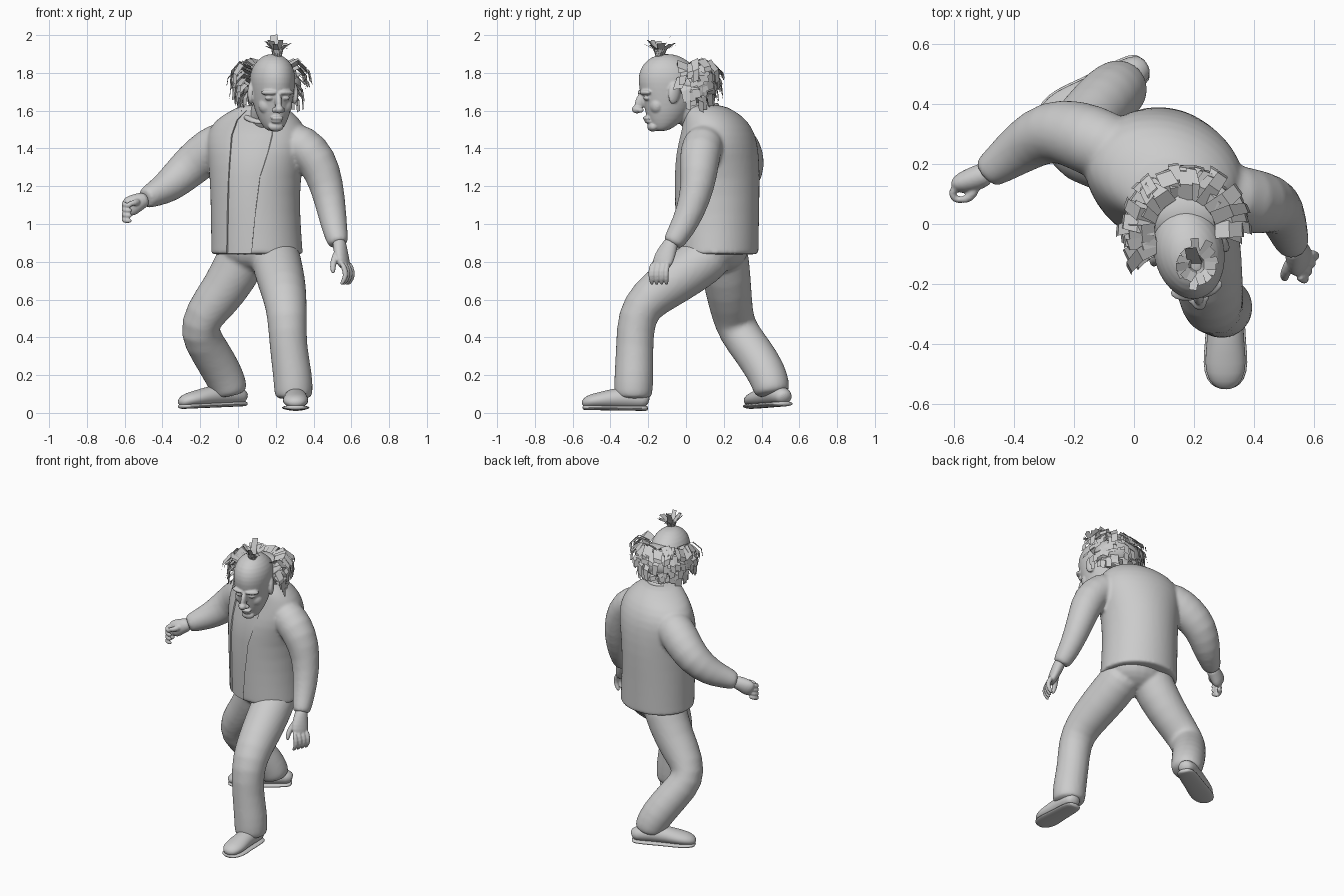
import bpy, bmesh, math, random
from mathutils import Vector, Matrix

random.seed(4)
if "Cube" in bpy.data.objects:
    bpy.data.objects.remove(bpy.data.objects["Cube"], do_unlink=True)

grey = bpy.data.materials.new("plain_grey")
grey.use_nodes = True
grey.diffuse_color = (0.6, 0.6, 0.6, 1)
grey.node_tree.nodes["Principled BSDF"].inputs["Base Color"].default_value = (0.6, 0.6, 0.6, 1)


def finish(name, bm, sub=0, smooth=True):
    bmesh.ops.recalc_face_normals(bm, faces=bm.faces)
    for f in bm.faces:
        f.smooth = smooth
    me = bpy.data.meshes.new(name)
    bm.to_mesh(me)
    bm.free()
    me.materials.append(grey)
    ob = bpy.data.objects.new(name, me)
    bpy.context.collection.objects.link(ob)
    if sub:
        mod = ob.modifiers.new("smooth", "SUBSURF")
        mod.levels = mod.render_levels = sub
    return ob


def skin(name, rings, sub=1):
    """Join closed rings of points into one capped surface."""
    bm = bmesh.new()
    vs = [[bm.verts.new(p) for p in r] for r in rings]
    n = len(rings[0])
    for a, b in zip(vs, vs[1:]):
        for i in range(n):
            j = (i + 1) % n
            bm.faces.new((a[i], a[j], b[j], b[i]))
    bm.faces.new(vs[0])
    bm.faces.new(vs[-1])
    return finish(name, bm, sub)


def tube(name, rows, ref=(0, 1, 0), n=16):
    """Rows are (x, y, z, radius) or (x, y, z, side radius, other radius)."""
    pts = [Vector(r[:3]) for r in rows]
    rings = []
    for i, r in enumerate(rows):
        t = (pts[min(i + 1, len(pts) - 1)] - pts[max(i - 1, 0)]).normalized()
        u = t.cross(Vector(ref)).normalized()
        v = u.cross(t)
        rings.append([pts[i] + u * r[3] * math.cos(a) + v * r[-1] * math.sin(a)
                      for a in (math.tau * k / n for k in range(n))])
    return skin(name, rings)


def blob(name, centre, radii, yaw=0, pitch=0):
    bm = bmesh.new()
    m = (Matrix.Translation(centre) @ Matrix.Rotation(yaw, 4, "Z")
         @ Matrix.Rotation(pitch, 4, "X") @ Matrix.Diagonal((*radii, 1)))
    bmesh.ops.create_uvsphere(bm, u_segments=20, v_segments=12, radius=1, matrix=m)
    return finish(name, bm)


def fuse(name, parts, voxel, rounds, cutter=None):
    """Merge overlapping solids into one softly blended surface."""
    bm = bmesh.new()
    dg = bpy.context.evaluated_depsgraph_get()
    for p in parts:
        bm.from_mesh(p.evaluated_get(dg).to_mesh())
    for p in parts:
        bpy.data.objects.remove(p, do_unlink=True)
    ob = finish(name, bm)
    remesh = ob.modifiers.new("merge", "REMESH")
    remesh.mode, remesh.voxel_size, remesh.use_smooth_shade = "VOXEL", voxel, True
    soft = ob.modifiers.new("blend", "SMOOTH")
    soft.factor, soft.iterations = 0.5, rounds
    if cutter:
        cut = ob.modifiers.new("opening", "BOOLEAN")
        cut.operation, cut.object = "DIFFERENCE", cutter
    dg = bpy.context.evaluated_depsgraph_get()
    me = bpy.data.meshes.new_from_object(ob.evaluated_get(dg))
    ob.modifiers.clear()
    ob.data = me
    if cutter:
        bpy.data.objects.remove(cutter, do_unlink=True)
    bpy.ops.object.select_all(action="DESELECT")
    ob.select_set(True)
    bpy.context.view_layer.objects.active = ob
    bpy.ops.object.shade_smooth_by_angle(angle=math.radians(45))


# Torso (z, cx, cy, rx, ry), and the shallow front opening that runs down it
TORSO = [(0.838, .10, .165, .246, .217), (0.842, .10, .165, .246, .217), (0.87, .10, .165, .244, .219),
         (1.05, .092, .165, .238, .221), (1.25, .09, .165, .24, .227), (1.38, .10, .165, .27, .217),
         (1.47, .10, .17, .275, .195), (1.55, .105, .155, .235, .166), (1.60, .12, .12, .16, .135),
         (1.635, .125, .09, .1, .1)]


def torso_point(row, a, scale):
    z, cx, cy, rx, ry = row
    p = Matrix.Rotation(-0.26, 3, "Z") @ Vector((rx * math.sin(a), -ry * math.cos(a), 0))
    return p * scale + Vector((cx, cy, z))


def opening_ring(row):
    k = (row[0] - 0.84) / 0.79
    mid, half = -0.2 + 0.35 * k, 0.3 + 0.15 * k
    arc = [mid + half * s / 4 for s in range(-4, 5)]
    return [torso_point(row, a, .95) for a in arc] + [torso_point(row, a, 1.15) for a in reversed(arc)]


opening = skin("opening_cutter", [opening_ring(r) for r in [(0.8, *TORSO[0][1:])] + TORSO], sub=0)
opening.hide_render = True
body = skin("body", [[torso_point(r, math.tau * i / 32, 1) for i in range(32)] for r in TORSO])

# Sleeves, blended into the jacket
right_sleeve = tube("right_sleeve", [
    (.0, .22, 1.45, .1), (-.1, .26, 1.425, .122), (-.19, .3, 1.36, .118), (-.28, .315, 1.28, .107),
    (-.37, .26, 1.195, .09), (-.44, .205, 1.16, .07), (-.49, .17, 1.135, .057), (-.495, .165, 1.133, .045)])
left_sleeve = tube("left_sleeve", [
    (.24, .12, 1.45, .1), (.34, .085, 1.425, .113), (.425, .07, 1.335, .109), (.472, .065, 1.2, .091),
    (.497, .022, 1.06, .078), (.515, -.03, .96, .067), (.53, -.07, .9, .057), (.532, -.075, .89, .045)])
fuse("jacket", [body, right_sleeve, left_sleeve], .011, 5, opening)

# Collar: a band round the neck that dips at the front
skin("collar", [[(.128 + r * math.sin(a), .06 - r * 1.1 * math.cos(a), z - .045 * math.cos(a))
                 for a in (math.tau * k / 20 for k in range(20))]
                for r, z in ((.11, 1.56), (.108, 1.585), (.098, 1.6), (.09, 1.595))])

# Trousers
seat = blob("seat", (.11, .165, .87), (.205, .165, .13))
left_leg = tube("left_leg", [
    (.2, .17, .87, .125), (.2, .1, .81, .135), (.23, -.06, .7, .13), (.25, -.2, .605, .117),
    (.26, -.265, .51, .106), (.265, -.272, .35, .1), (.29, -.275, .2, .106),
    (.295, -.28, .1, .105), (.295, -.28, .07, .095)], ref=(1, 0, 0))
right_leg = tube("right_leg", [
    (.05, .19, .9, .13), (.02, .2, .81, .138), (-.07, .225, .65, .125), (-.18, .245, .52, .113),
    (-.213, .275, .43, .11), (-.145, .36, .32, .107), (-.08, .43, .21, .107),
    (-.045, .455, .13, .1), (-.04, .46, .09, .09)])
fuse("trousers", [seat, left_leg, right_leg], .011, 6)


# Shoes: rounded upper and flat sole along the foot direction
def shoe(name, heel, toe, lift):
    h, t = Vector(heel), Vector(toe)
    upper, sole = [], []
    for k, w, top in ((0, .03, .06), (.06, .055, .09), (.3, .06, .12), (.55, .063, .105),
                      (.75, .072, .085), (.92, .06, .07), (1, .025, .035)):
        p = h.lerp(t, k)
        base = p.z + lift * (1 - k)
        upper.append((p.x, p.y, base + top / 2 + .01, w, top / 2))
        sole.append((p.x, p.y, base + .014, w + .006, .014))
    tube(name + "_upper", upper, ref=(0, 0, 1))
    tube(name + "_sole", sole, ref=(0, 0, 1))


shoe("left_shoe", (.305, -.2, 0), (.305, -.55, .015), 0.01)
shoe("right_shoe", (.04, .53, 0), (-.31, .335, .02), 0.035)

# Hands
parts = [tube("palm", [(.532, -.07, .92, .037), (.54, -.09, .875, .047, .036), (.55, -.115, .825, .06, .033),
                       (.562, -.13, .78, .056, .026), (.565, -.132, .765, .03, .016)], ref=(.9, -.45, 0)),
         tube("thumb", [(.53, -.11, .86, .022), (.508, -.155, .81, .02), (.5, -.175, .77, .017),
                        (.505, -.185, .735, .011)], n=8)]
for i in range(4):
    s = i - 1.5
    x, y = .565 + s * .012, -.135 + s * .026
    parts.append(tube("finger", [(x, y, .8, .017), (x + .025, y - .012, .745, .017),
                                 (x + .02, y - .01, .71, .015), (x - .005, y - .005, .675, .01)],
                      ref=(0, 1, 0), n=8))
fuse("left_hand", parts, .005, 2)

parts = [tube("palm", [(-.48, .175, 1.135, .04), (-.52, .155, 1.12, .046, .042), (-.56, .14, 1.1, .056, .04),
                       (-.585, .13, 1.085, .052, .03), (-.595, .125, 1.08, .03, .016)]),
         tube("thumb", [(-.53, .14, 1.12, .022), (-.535, .1, 1.115, .02), (-.56, .08, 1.11, .016),
                        (-.585, .08, 1.105, .01)], ref=(0, 0, 1), n=8)]
for i in range(4):
    z = 1.12 - i * .027
    parts.append(tube("finger", [(-.57, .135, z, .016), (-.603, .118, z - .01, .017), (-.608, .092, z - .018, .016),
                                 (-.585, .078, z - .022, .015), (-.56, .082, z - .022, .01)], ref=(0, 0, 1), n=8))
fuse("right_hand", parts, .005, 2)

# Head, built facing -y about a pivot and turned slightly to its left
PIVOT = Vector((.185, -.1, 0))
YAW = .2


def on_head(x, y, z):
    return PIVOT + Matrix.Rotation(YAW, 3, "Z") @ Vector((x, y, z))


HEAD = [(1.492, -.035, .025, .025), (1.5, -.03, .045, .045), (1.53, -.015, .066, .08), (1.58, -.002, .088, .112),
        (1.64, .01, .104, .138), (1.69, .012, .112, .155), (1.75, .012, .12, .168), (1.80, .01, .118, .162),
        (1.85, .002, .098, .13), (1.885, -.002, .062, .08), (1.9, -.002, .025, .03)]
parts = [skin("skull", [[on_head(rx * math.sin(a), cy - ry * math.cos(a), z)
                         for a in (math.tau * k / 24 for k in range(24))] for z, cy, rx, ry in HEAD]),
         tube("neck", [(.12, .12, 1.5, .09), (.14, .04, 1.57, .085), (.165, -.03, 1.64, .08),
                       (.18, -.06, 1.68, .07)], ref=(1, 0, 0))]


def feature(x, y, z, radii, yaw=0, pitch=0):
    parts.append(blob("feature", on_head(x, y, z), radii, YAW + yaw, pitch))


# Nose, lips and chin, then the paired features
feature(0, -.143, 1.65, (.018, .028, .052), pitch=-.35)
feature(0, -.163, 1.607, (.025, .028, .022))
feature(0, -.112, 1.56, (.036, .018, .011))
feature(0, -.102, 1.543, (.032, .02, .011))
feature(0, -.078, 1.515, (.042, .028, .026))
for s in (-1, 1):
    feature(s * .022, -.148, 1.603, (.016, .018, .014))
    feature(s * .046, -.12, 1.667, (.022, .016, .013), yaw=s * .3)
    feature(s * .046, -.128, 1.696, (.046, .022, .014), yaw=s * .35)
    feature(s * .05, -.068, 1.628, (.042, .036, .045), yaw=s * .4)
    feature(s * .116, .015, 1.695, (.018, .034, .06), yaw=s * .3, pitch=-.15)
fuse("head", parts, .0055, 4)


# Hair: flat bent strips in layers round the back and sides of the head
def strip(bm, path, side, width):
    prev = None
    for k, p in enumerate(path):
        w = side * width * (1 - .1 * k) / 2
        cur = (bm.verts.new(p - w), bm.verts.new(p + w))
        if prev:
            bm.faces.new((prev[0], prev[1], cur[1], cur[0]))
        prev = cur


bm = bmesh.new()
for layer in range(5):
    for i in range(20):
        a = math.radians(214 * (i + random.random() * .6) / 20)
        out = Vector((math.cos(a), math.sin(a), 0))
        side = Vector((-out.y, out.x, random.uniform(-.5, .5))).normalized()
        c = Vector((.17, -.02, 1.83 - layer * .037 + random.uniform(-.015, .015)))
        reach = .21 + random.uniform(-.02, .022) - max(layer - 1, 0) * .014
        drop = random.uniform(.03, .09)
        sway = side * random.uniform(-.02, .02)
        strip(bm, [c + out * .1, c + out * reach * .75 + Vector((0, 0, .03)),
                   c + out * reach * .97 + sway - Vector((0, 0, drop * .25)),
                   c + out * reach + sway * 1.5 - Vector((0, 0, drop))],
              side, random.uniform(.04, .07))
finish("hair_strips", bm, smooth=False)
blob("hair_base", (.17, .045, 1.74), (.165, .125, .1))

# Top tuft: strips fanning out from the crown, one standing tall
bm = bmesh.new()
root = Vector((.208, -.14, 1.875))
for i in range(16):
    a = math.tau * i / 16 + random.uniform(-.15, .15)
    out = Vector((math.cos(a), math.sin(a), 0))
    r = random.uniform(.055, .095)
    strip(bm, [root + out * .012, root + out * r * .4 + Vector((0, 0, .05)),
               root + out * r + Vector((0, 0, random.uniform(.05, .1)))], Vector((-out.y, out.x, 0)), .032)
strip(bm, [root, root + Vector((-.01, .025, .06)), root + Vector((-.02, .06, .125))], Vector((.97, .1, .2)), .05)
finish("top_tuft", bm, smooth=False)
